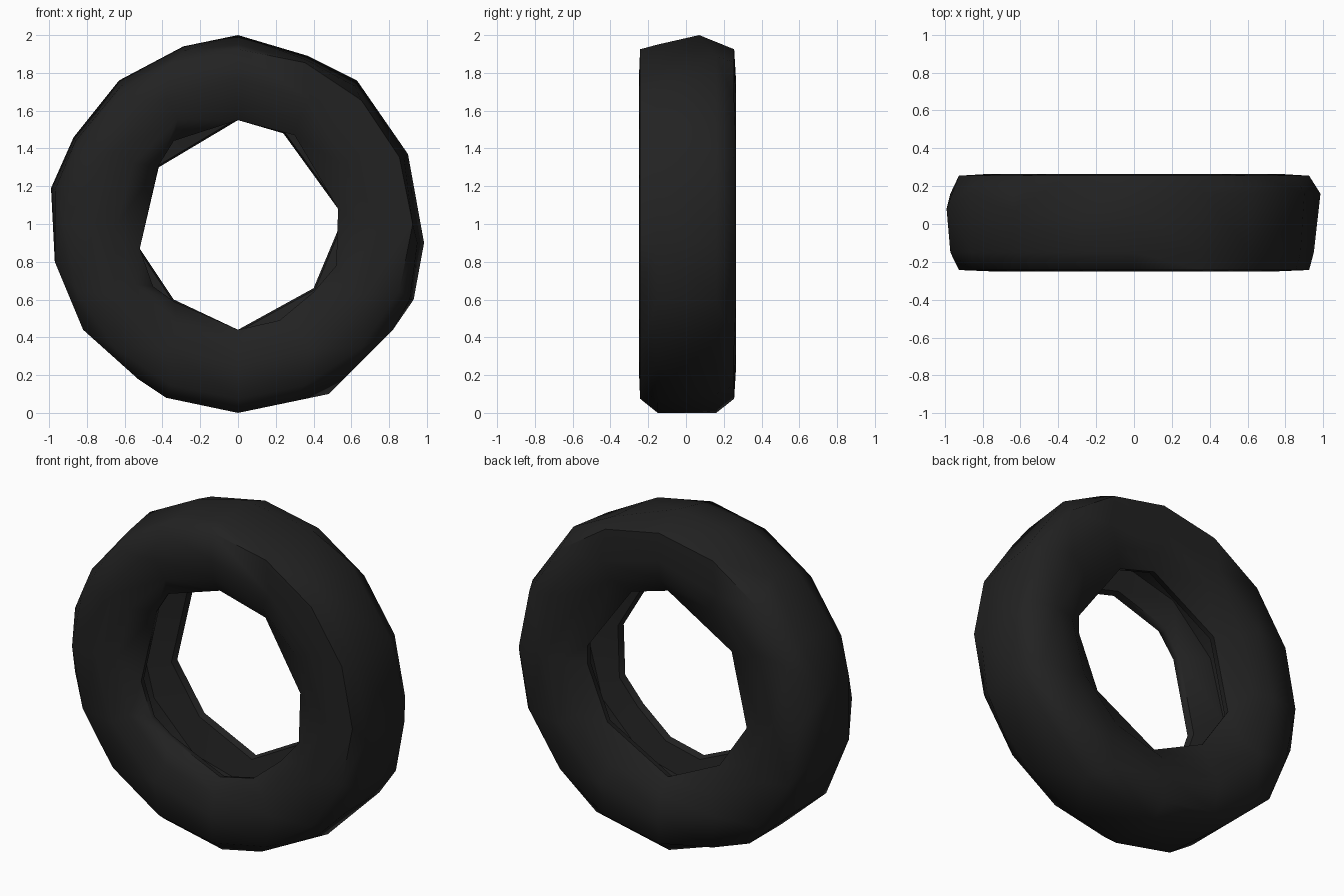
import bpy, bmesh
from math import atan2, cos, sin, tau, radians

cube = bpy.data.objects.get("Cube")
if cube:
    bpy.data.objects.remove(cube)

# Black rubber
rubber = bpy.data.materials.new("black rubber")
rubber.use_nodes = True
colour = (0.016, 0.016, 0.016, 1)
rubber.diffuse_color = colour
shader = rubber.node_tree.nodes["Principled BSDF"]
shader.inputs["Base Color"].default_value = colour
shader.inputs["Roughness"].default_value = 0.8

# Uneven outlines around the wheel axis: x, height, and sometimes an own depth
back_tread = [(0, 1, .07), (.37, .89), (.63, .76), (.9, .37), (.985, -.1), (.93, -.4),
              (.82, -.56), (.48, -.9), (0, -1), (-.53, -.82), (-.82, -.56),
              (-.97, -.2), (-.99, .19, .08), (-.87, .46), (-.63, .76, .07), (-.29, .94, .04)]
front_tread = [(0, .95), (.36, .87), (.62, .73), (.88, .34), (.95, -.1), (.91, -.4),
               (.82, -.56), (.62, -.76), (.26, -.945), (0, -1), (-.38, -.92),
               (-.53, -.82), (-.82, -.56), (-.97, -.2), (-.97, .18), (-.86, .44),
               (-.62, .73), (-.28, .92)]
front_lip = [(0, .55), (.3, .47), (.53, .08), (.52, -.22), (.4, -.36), (.22, -.51),
             (0, -.56), (-.34, -.41), (-.45, -.33), (-.52, -.13), (-.42, .31), (-.34, .44)]
back_lip = [(0, .55), (.24, .48), (.53, .08), (.53, -.03), (.4, -.34), (0, -.56),
            (-.34, -.4), (-.52, -.13), (-.42, .3)]


def circle(radius, sides):
    return [(radius * sin(tau * i / sides), radius * cos(tau * i / sides))
            for i in range(sides)]


def scaled(outline, factor):
    return [(x * factor, z * factor) for x, z in outline]


def angle(point):
    return atan2(point[1], point[0]) % tau


def add_ring(bm, depth, outline):
    ring = []
    for x, z, *own in sorted(outline, key=angle):
        y = own[0] if own else depth
        ring.append((angle((x, z)), bm.verts.new((x, y, z + 1))))
    return ring


def stitch(bm, a, b):
    """Join two rings of different vertex counts with triangles, by angle."""
    i = j = 0
    while i < len(a) or j < len(b):
        next_a = a[(i + 1) % len(a)][0] + tau * ((i + 1) // len(a))
        next_b = b[(j + 1) % len(b)][0] + tau * ((j + 1) // len(b))
        va, vb = a[i % len(a)][1], b[j % len(b)][1]
        if j >= len(b) or (i < len(a) and next_a <= next_b):
            bm.faces.new((va, a[(i + 1) % len(a)][1], vb))
            i += 1
        else:
            bm.faces.new((va, b[(j + 1) % len(b)][1], vb))
            j += 1


# Cross-section: tread, front sidewall, beads and inner channel, back sidewall
section = [
    (.16, back_tread),
    (-.15, front_tread),
    (-.243, circle(.925, 16)),
    (-.25, circle(.76, 12)),
    (-.23, circle(.64, 12)),
    (-.17, front_lip),
    (-.13, scaled(front_lip, 1.02)),
    (-.1, circle(.72, 12)),
    (.1, circle(.72, 12)),
    (.13, scaled(back_lip, 1.02)),
    (.17, back_lip),
    (.24, circle(.64, 12)),
    (.265, circle(.76, 12)),
    (.255, circle(.925, 16)),
]
bm = bmesh.new()
rings = [add_ring(bm, depth, outline) for depth, outline in section]
for k, ring in enumerate(rings):
    stitch(bm, ring, rings[(k + 1) % len(rings)])
bmesh.ops.recalc_face_normals(bm, faces=bm.faces)

mesh = bpy.data.meshes.new("tire")
bm.to_mesh(mesh)
bm.free()
mesh.materials.append(rubber)
tire = bpy.data.objects.new("tire", mesh)
bpy.context.collection.objects.link(tire)

# Soft shading over the rounded walls
bpy.ops.object.select_all(action='DESELECT')
tire.select_set(True)
bpy.context.view_layer.objects.active = tire
bpy.ops.object.shade_smooth_by_angle(angle=radians(60))
